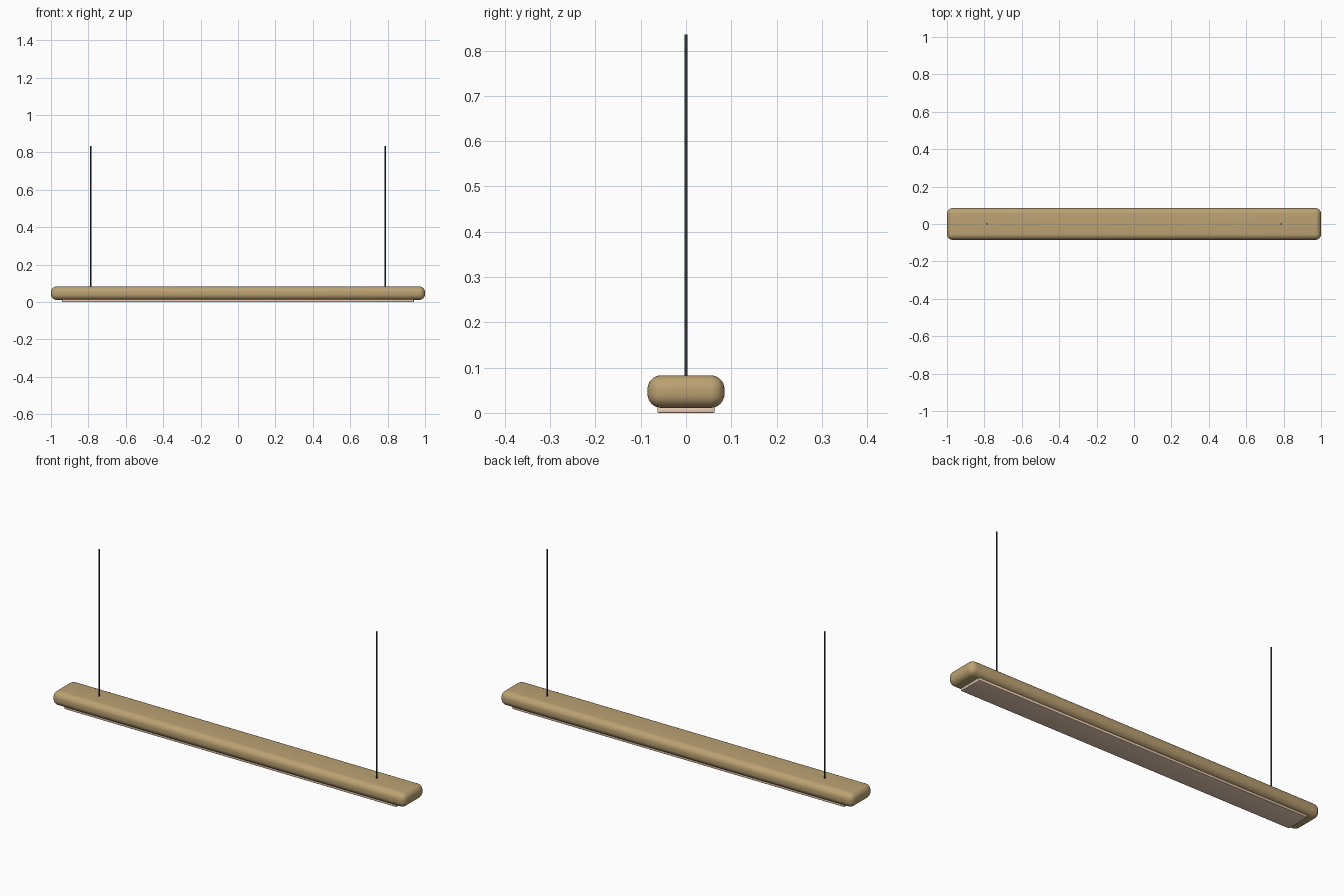
import bpy, math

if "Cube" in bpy.data.objects:
    bpy.data.objects.remove(bpy.data.objects["Cube"])


def material(name, rgb):
    m = bpy.data.materials.new(name)
    m.diffuse_color = (*rgb, 1)
    m.use_nodes = True
    m.node_tree.nodes["Principled BSDF"].inputs["Base Color"].default_value = m.diffuse_color
    return m


def finish(ob, name, mat, angle=40):
    ob.name = name
    ob.data.materials.append(mat)
    bpy.ops.object.shade_smooth_by_angle(angle=math.radians(angle))
    return ob


def rounded_box(name, size, z0, radius, segments, mat):
    bpy.ops.mesh.primitive_cube_add(size=1, location=(0, 0, z0 + size[2] / 2))
    ob = bpy.context.object
    ob.scale = size
    bpy.ops.object.transform_apply(location=False, rotation=False, scale=True)
    bev = ob.modifiers.new("round", "BEVEL")
    bev.width = radius
    bev.segments = segments
    bev.limit_method = "NONE"
    bpy.ops.object.modifier_apply(modifier=bev.name)
    return finish(ob, name, mat)


wood = material("wood", (0.50, 0.36, 0.17))
glow = material("diffuser", (0.85, 0.63, 0.48))
black = material("black_cable", (0.03, 0.035, 0.04))

# Long rounded wooden housing
rounded_box("housing", (2.0, 0.17, 0.072), 0.011, 0.031, 8, wood)

# Light panel underneath, slightly sunk into the housing
rounded_box("light_panel", (1.88, 0.126, 0.014), 0.0, 0.003, 3, glow)

# Two suspension cables
for side, x in (("left", -0.787), ("right", 0.787)):
    z0, z1 = 0.078, 0.835
    bpy.ops.mesh.primitive_cylinder_add(vertices=16, radius=0.0033, depth=z1 - z0,
                                        location=(x, 0, (z0 + z1) / 2))
    finish(bpy.context.object, side + "_cable", black)
